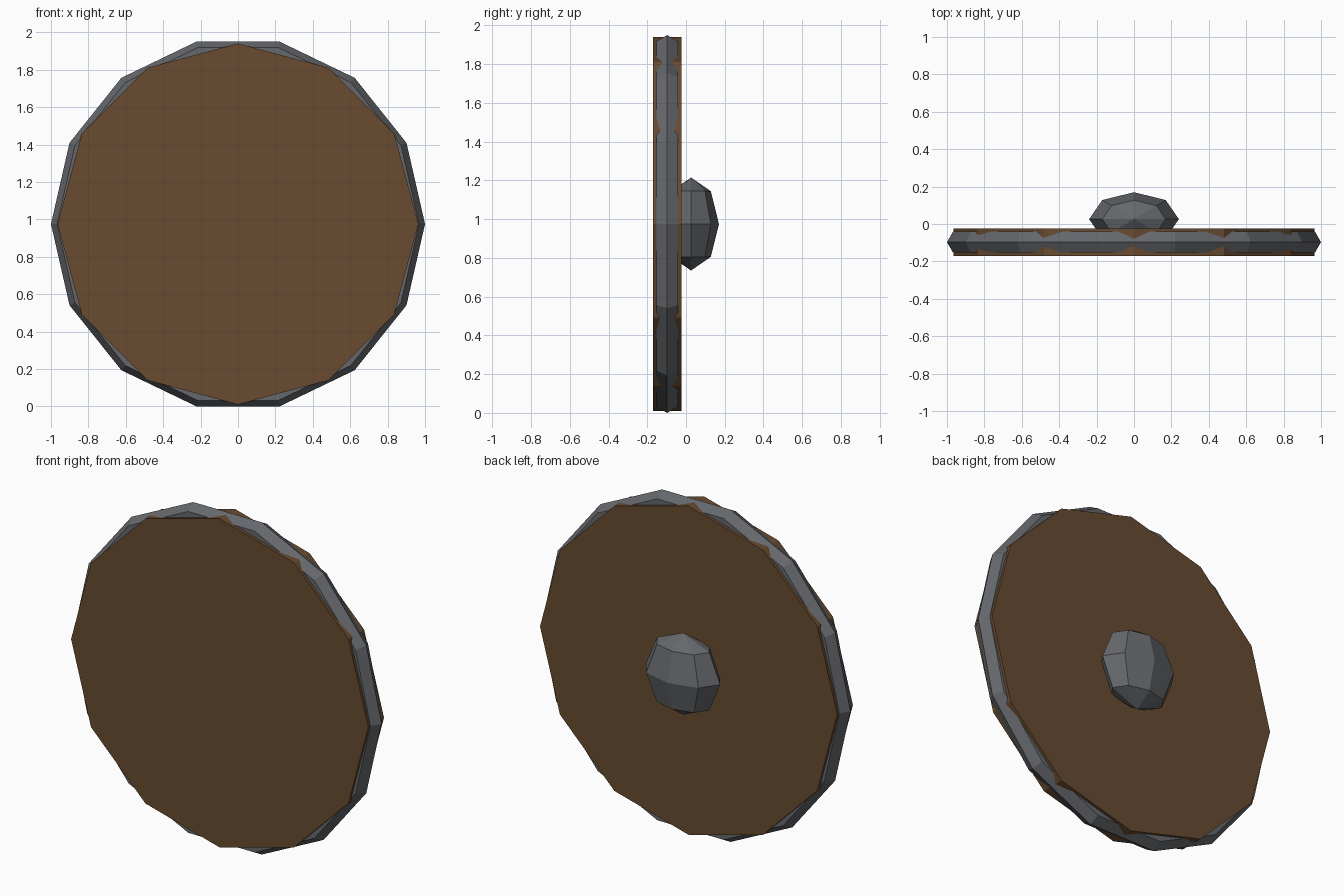
import bpy
from math import pi, cos

if "Cube" in bpy.data.objects:
    bpy.data.objects.remove(bpy.data.objects["Cube"])

RIM_R = 1.0
CZ = RIM_R * cos(pi / 14)      # rim rests on a flat side
CY = -0.097


def material(name, rgb):
    m = bpy.data.materials.new(name)
    m.diffuse_color = (*rgb, 1)
    m.use_nodes = True
    m.node_tree.nodes["Principled BSDF"].inputs["Base Color"].default_value = m.diffuse_color
    return m


def finish(name, mat):
    ob = bpy.context.object
    ob.name = name
    ob.data.materials.append(mat)
    bpy.ops.object.transform_apply(location=False, rotation=True, scale=True)
    bpy.ops.object.shade_flat()
    return ob


wood = material("wood", (0.14, 0.07, 0.03))
metal = material("metal", (0.13, 0.137, 0.15))

# Wooden board
bpy.ops.mesh.primitive_cylinder_add(vertices=12, radius=0.965, depth=0.146,
                                    location=(0, CY, CZ), rotation=(pi / 2, 0, 0))
finish("shield_board", wood)

# Metal rim
minor = 0.065
bpy.ops.mesh.primitive_torus_add(major_segments=14, minor_segments=6,
                                 major_radius=RIM_R - minor, minor_radius=minor,
                                 location=(0, CY, CZ), rotation=(pi / 2, 0, 0))
finish("shield_rim", metal)

# Flattened boss, half sunk into the board
bpy.ops.mesh.primitive_uv_sphere_add(segments=8, ring_count=4, radius=0.24,
                                     location=(0, 0.026, CZ))
bpy.context.object.scale.y = 0.6
finish("shield_boss", metal)
